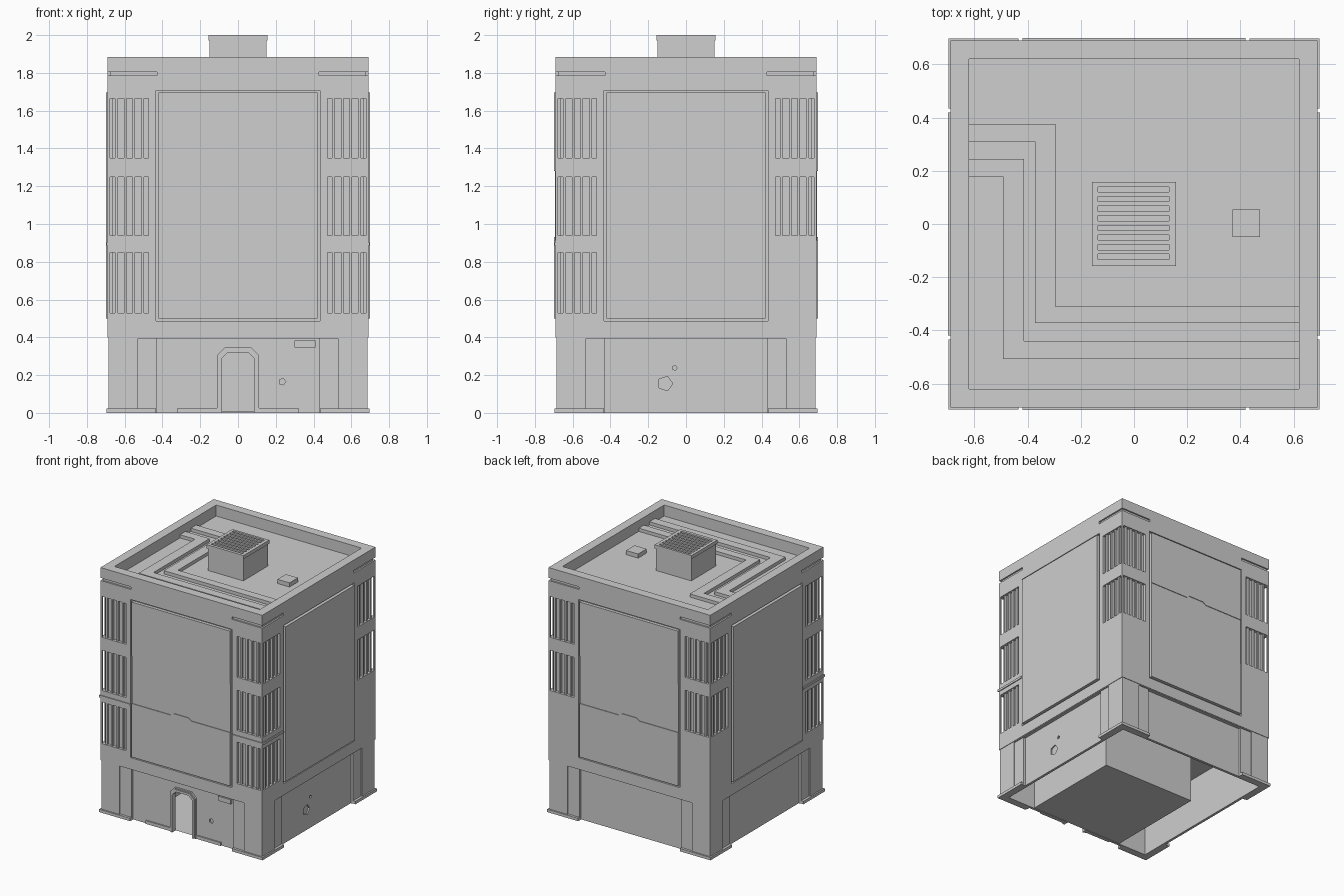
import bpy, bmesh, math
from mathutils import Matrix, Vector

cube = bpy.data.objects.get("Cube")
if cube:
    bpy.data.objects.remove(cube, do_unlink=True)

GREY = (0.62, 0.62, 0.62, 1)
mat = bpy.data.materials.new("plain grey")
mat.use_nodes = True
mat.diffuse_color = GREY
mat.node_tree.nodes["Principled BSDF"].inputs["Base Color"].default_value = GREY


def rect(x0, x1, z0, z1):
    return [(x0, z0), (x1, z0), (x1, z1), (x0, z1)]


def prism(bm, pts, d0, d1, side=0):
    """Outline in (x, z), extruded between two distances from the centre, on one of four sides."""
    turn = Matrix.Rotation(side * math.pi / 2, 3, 'Z')
    near = [bm.verts.new(turn @ Vector((x, -d1, z))) for x, z in pts]
    far = [bm.verts.new(turn @ Vector((x, -d0, z))) for x, z in pts]
    faces = [bm.faces.new(near), bm.faces.new(far[::-1])]
    for i in range(len(pts)):
        j = (i + 1) % len(pts)
        faces.append(bm.faces.new((near[j], near[i], far[i], far[j])))
    bmesh.ops.recalc_face_normals(bm, faces=faces)


def slab(bm, pts, z0, z1):
    """Outline in (x, y), extruded upward."""
    low = [bm.verts.new((x, y, z0)) for x, y in pts]
    high = [bm.verts.new((x, y, z1)) for x, y in pts]
    faces = [bm.faces.new(low[::-1]), bm.faces.new(high)]
    for i in range(len(pts)):
        j = (i + 1) % len(pts)
        faces.append(bm.faces.new((low[i], low[j], high[j], high[i])))
    bmesh.ops.recalc_face_normals(bm, faces=faces)


def finish(bm, name):
    mesh = bpy.data.meshes.new(name)
    bm.to_mesh(mesh)
    bm.free()
    mesh.materials.append(mat)
    ob = bpy.data.objects.new(name, mesh)
    bpy.context.collection.objects.link(ob)
    return ob


def carve(ob, cutter):
    mod = ob.modifiers.new("carve", 'BOOLEAN')
    mod.operation, mod.solver, mod.object = 'DIFFERENCE', 'EXACT', cutter
    mod.use_self = True
    cutter.hide_render = True
    bpy.context.view_layer.update()
    result = ob.evaluated_get(bpy.context.evaluated_depsgraph_get())
    mesh = bpy.data.meshes.new_from_object(result)
    ob.modifiers.clear()
    ob.data = mesh
    bpy.data.objects.remove(cutter, do_unlink=True)


def square(h):
    return rect(-h, h, -h, h)


def arch(w, top, cut, base):
    return [(-w, base), (-w, top - cut), (-w + cut, top),
            (w - cut, top), (w, top - cut), (w, base)]


def pentagon(x, z, r):
    return [(x + r * math.cos(a * 1.2566), z + r * math.sin(a * 1.2566)) for a in range(5)]


WALL, TOP, ROOF = 0.69, 1.885, 1.80
ROWS = [(0.53, 0.85), (0.94, 1.25), (1.35, 1.665)]


def rows(side, s):
    """The lowest windows exist only on the two front corners."""
    front_corner = side == 0 or (side, s) in ((1, -1), (3, 1))
    return ROWS if front_corner else ROWS[1:]


def span(s, a, b, z0, z1):
    return rect(min(s * a, s * b), max(s * a, s * b), z0, z1)


# Upper storeys: block carved with roof pit, banner recesses, windows and slots
body, cuts, fins = bmesh.new(), bmesh.new(), bmesh.new()
slab(body, square(WALL), 0.4, TOP)
slab(cuts, square(0.62), ROOF, 2.1)
for side in range(4):
    prism(cuts, rect(-0.433, 0.433, 0.487, 1.707), 0.675, 0.75, side)
    for s in (-1, 1):
        prism(cuts, span(s, 0.43, 0.75, 1.785, 1.805), 0.678, 0.75, side)
        for z0, z1 in rows(side, s):
            prism(cuts, span(s, 0.473, 0.677, z0, z1), 0.668, 0.75, side)
            for i in range(4):
                x = 0.505 + i * 0.046
                prism(fins, span(s, x - 0.007, x + 0.007, z0, z1), 0.66, 0.684, side)
upper = finish(body, "upper_walls")
carve(upper, finish(cuts, "upper_cutter"))
finish(fins, "window_fins")

# Ground floor: hollow shell with recessed middles, doorway and wall pocks
shell, cuts = bmesh.new(), bmesh.new()
slab(shell, square(0.686), 0, 0.4)
slab(cuts, square(0.64), -0.1, 0.39)
for side in range(4):
    prism(cuts, rect(-0.432, 0.432, -0.1, 0.395), 0.66, 0.75, side)
    for s in (-1, 1):
        prism(cuts, span(s, 0.42, 0.53, -0.1, 0.395), 0.678, 0.75, side)
prism(cuts, arch(0.085, 0.32, 0.03, -0.1), 0.6, 0.75)
for x, z, r, side in ((0.235, 0.165, 0.018, 0), (-0.11, 0.155, 0.04, 1), (-0.06, 0.238, 0.013, 1)):
    prism(cuts, pentagon(x, z, r), 0.65, 0.75, side)
ground = finish(shell, "ground_floor_walls")
carve(ground, finish(cuts, "ground_cutter"))

# Room behind the doorway, open at the front
room = bmesh.new()
slab(room, rect(-0.4, 0.4, -0.645, 0.165), 0.004, 0.385)
room.faces.ensure_lookup_table()
front = [f for f in room.faces if f.normal.y < -0.9]
bmesh.ops.delete(room, geom=front, context='FACES_ONLY')
finish(room, "entrance_room")

# Door surround, threshold strips and small wall sign
door = bmesh.new()
prism(door, arch(0.11, 0.347, 0.04, 0) + arch(0.085, 0.32, 0.03, 0)[::-1], 0.655, 0.674)
prism(door, arch(0.1, 0.338, 0.036, 0) + arch(0.085, 0.32, 0.03, 0)[::-1], 0.655, 0.68)
finish(door, "door_surround")
strips = bmesh.new()
for s in (-1, 1):
    prism(strips, span(s, 0.11, 0.32, 0, 0.025), 0.655, 0.67)
finish(strips, "threshold_strips")
sign = bmesh.new()
prism(sign, rect(0.3, 0.41, 0.347, 0.382), 0.655, 0.675)
finish(sign, "wall_sign")

# Corner plinths and the ledges on the front corners
plinth, ledge = bmesh.new(), bmesh.new()
for sx in (-1, 1):
    for sy in (-1, 1):
        corner = [(0.435, 0.65), (0.435, 0.697), (0.697, 0.697), (0.697, 0.435),
                  (0.65, 0.435), (0.65, 0.65)]
        pts = [(sx * x, sy * y) for x, y in corner]
        slab(plinth, pts, 0, 0.022)
        if sy < 0:
            slab(ledge, pts, 0.885, 0.902)
finish(plinth, "corner_plinths")
finish(ledge, "corner_ledges")

# Wall banners: plain on the sides, three stepped sheets on front and back
banner = bmesh.new()


def notch(z):
    return [(-0.42, z), (-0.09, z), (-0.065, z + 0.018),
            (0.065, z + 0.018), (0.09, z), (0.42, z)]


for side in (1, 3):
    prism(banner, rect(-0.42, 0.42, 0.5, 1.695), 0.67, 0.699, side)
for side in (0, 2):
    lower, middle = notch(0.912), notch(1.28)
    prism(banner, [(-0.42, 0.5)] + lower + [(0.42, 0.5)], 0.67, 0.699, side)
    prism(banner, lower + middle[::-1], 0.67, 0.694, side)
    prism(banner, [(-0.42, 1.695)] + middle + [(0.42, 1.695)], 0.67, 0.699, side)
finish(banner, "wall_banners")

# Raised roof strips, each an L-shaped band
roof = bmesh.new()


def bend(y, x, low):
    return [(-0.62, y), (x, y), (x, low), (0.62, low)]


slab(roof, bend(0.375, -0.295, -0.31) + bend(0.31, -0.372, -0.373)[::-1], ROOF - 0.01, 1.825)
slab(roof, bend(0.245, -0.413, -0.44) + bend(0.178, -0.492, -0.508)[::-1], ROOF - 0.01, 1.825)
finish(roof, "roof_strips")

# Roof hatch
hatch = bmesh.new()
slab(hatch, rect(0.37, 0.473, -0.048, 0.055), ROOF - 0.01, 1.832)
finish(hatch, "roof_hatch")

# Vent with a lipped top and slotted grille
vent, cuts = bmesh.new(), bmesh.new()
slab(vent, square(0.15), ROOF - 0.01, 1.98)
finish(vent, "vent_box")
lid = bmesh.new()
slab(lid, square(0.157), 1.972, 2.0)
for i in range(8):
    y = 0.13 - i * 0.0362
    slab(cuts, rect(-0.135, 0.132, y - 0.01, y + 0.01), 1.983, 2.1)
grille = finish(lid, "vent_grille")
carve(grille, finish(cuts, "vent_cutter"))
